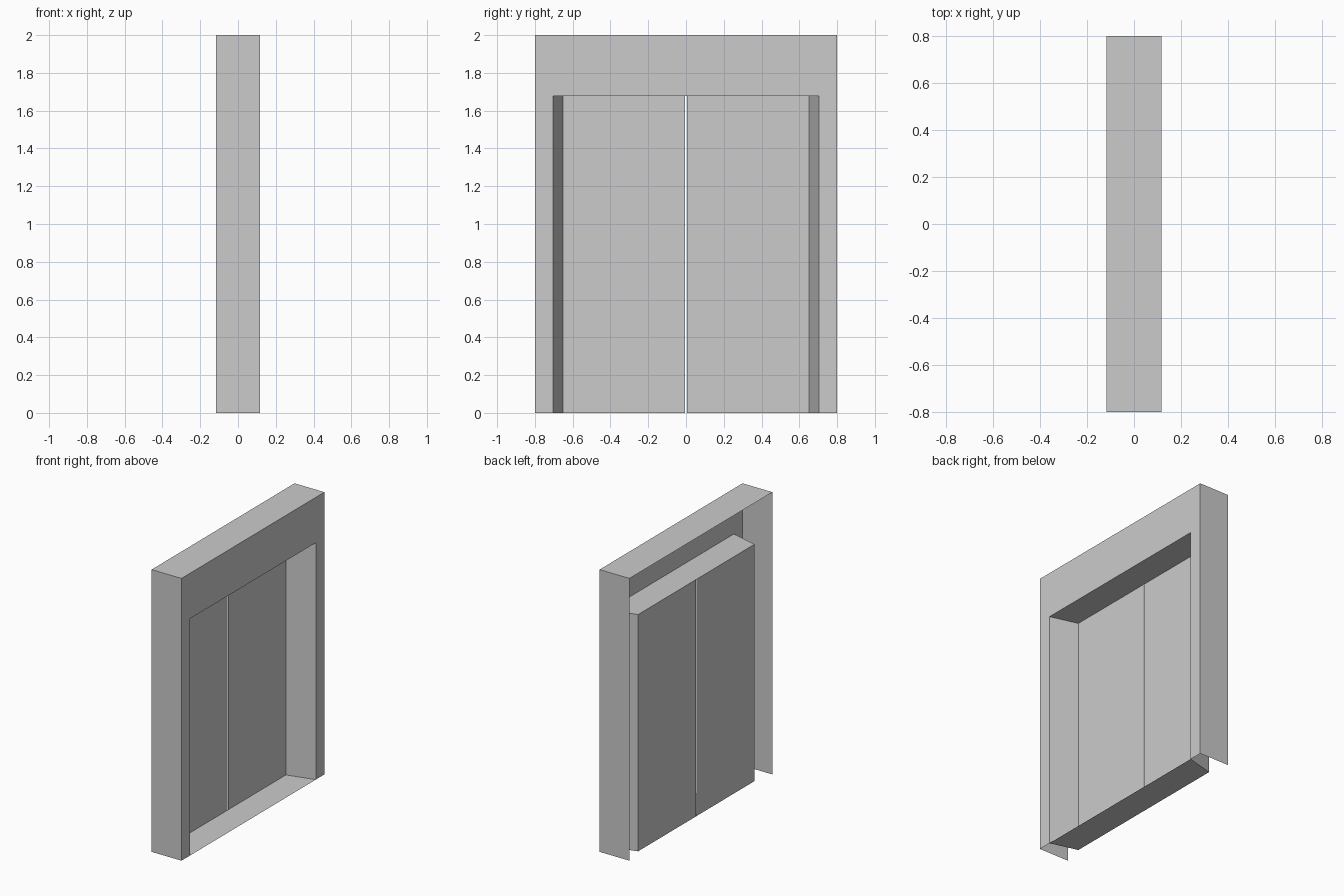
import bpy
import bmesh

if "Cube" in bpy.data.objects:
    bpy.data.objects.remove(bpy.data.objects["Cube"])

FRONT, BACK, DOOR = 0.117, -0.117, -0.081   # depths along x
W, H = 0.80, 2.00                           # outer half width, height
OW, OH = 0.704, 1.678                       # opening half width, height
DW, GAP = 0.652, 0.004                      # door half width, half centre gap


def sheet(name, quads):
    """Open sheet-metal part made of quads, with shared corners welded."""
    bm = bmesh.new()
    for q in quads:
        bm.faces.new([bm.verts.new(p) for p in q])
    bmesh.ops.remove_doubles(bm, verts=bm.verts, dist=1e-5)
    mesh = bpy.data.meshes.new(name)
    bm.to_mesh(mesh)
    bm.free()
    obj = bpy.data.objects.new(name, mesh)
    bpy.context.collection.objects.link(obj)
    return obj


def extrude_path(path, x0, x1):
    """Quads spanning a (y, z) path from depth x0 to depth x1."""
    return [[(x0, *a), (x1, *a), (x1, *b), (x0, *b)]
            for a, b in zip(path, path[1:])]


# Front face around the opening, plus side and top returns
outer = [(-W, 0), (-W, H), (W, H), (W, 0)]
inner = [(-OW, 0), (-OW, OH), (OW, OH), (OW, 0)]
face = [[(FRONT, *p) for p in (outer[i], inner[i], inner[i + 1], outer[i + 1])]
        for i in range(3)]
sheet("door_frame", face + extrude_path(outer, BACK, FRONT))

# Tapered side jambs
for side, s in (("left", -1), ("right", 1)):
    q = [(FRONT, s * OW, 0), (FRONT, s * OW, OH),
         (DOOR, s * DW, OH), (DOOR, s * DW, 0)]
    sheet(side + "_jamb", [q if s > 0 else q[::-1]])

    # Sliding door leaf
    q = [(DOOR, s * GAP, 0), (DOOR, s * DW, 0),
         (DOOR, s * DW, OH), (DOOR, s * GAP, OH)]
    sheet(side + "_door", [q if s > 0 else q[::-1]])

# Threshold and opening ceiling
for name, z in (("threshold", 0), ("opening_ceiling", OH)):
    q = [(FRONT, -OW, z), (FRONT, OW, z), (DOOR, DW, z), (DOOR, -DW, z)]
    sheet(name, [q if z == 0 else q[::-1]])
